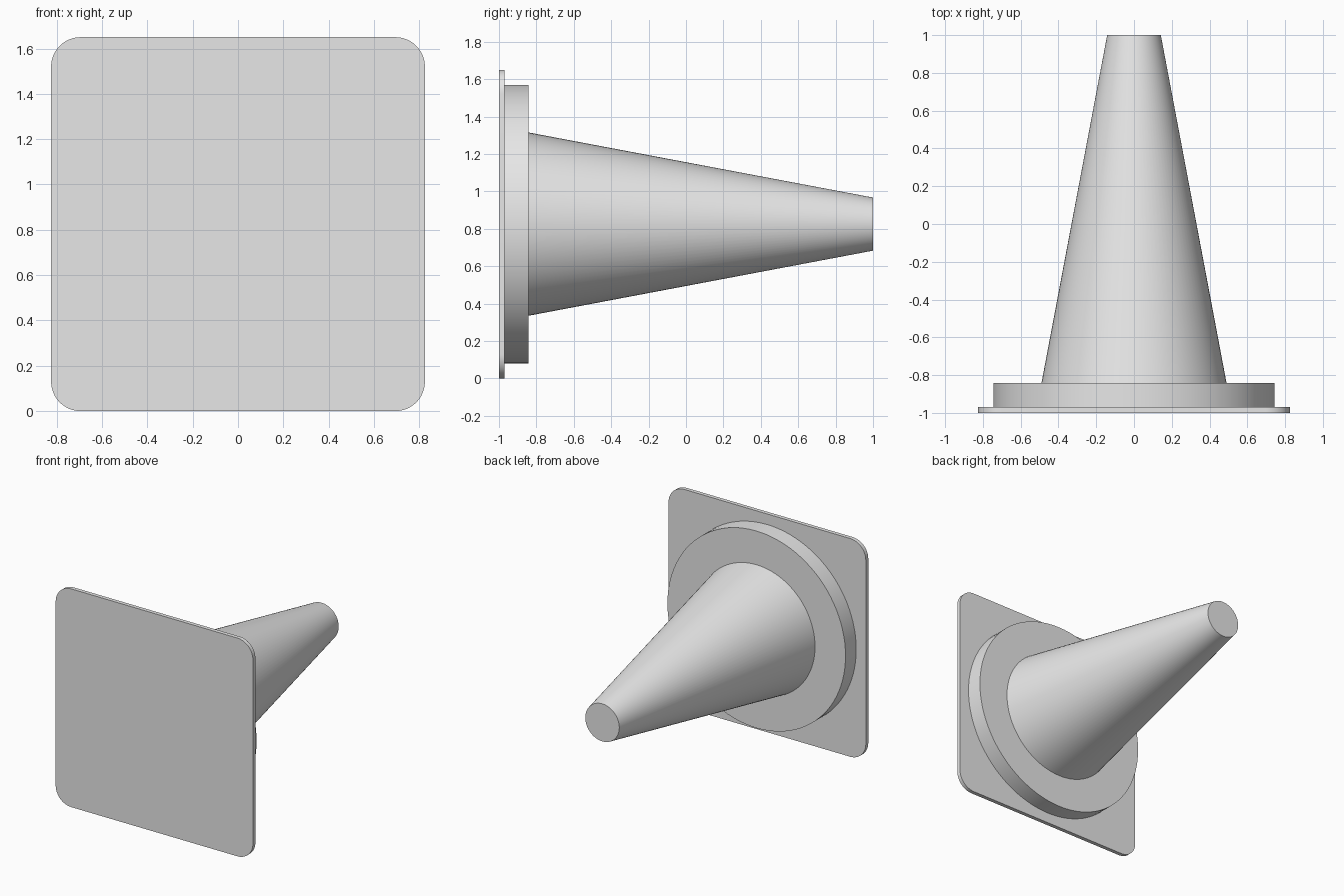
import bpy
import math
from mathutils import Matrix

cube = bpy.data.objects.get("Cube")
if cube:
    bpy.data.objects.remove(cube, do_unlink=True)

CENTRE_Z = 0.825
HALF = 0.825
SEGMENTS = 96

grey = bpy.data.materials.new("plain_grey")
grey.use_nodes = True
grey.diffuse_color = (0.8, 0.8, 0.8, 1)
grey.node_tree.nodes["Principled BSDF"].inputs["Base Color"].default_value = (0.8, 0.8, 0.8, 1)


def finish(obj, name):
    obj.name = name
    obj.data.name = name
    obj.data.materials.append(grey)
    bpy.ops.object.shade_smooth_by_angle(angle=math.radians(30))


def round_part(name, y0, y1, r0, r1):
    """Tapered round solid lying along y, from y0 to y1."""
    bpy.ops.mesh.primitive_cone_add(vertices=SEGMENTS, radius1=r0, radius2=r1, depth=y1 - y0)
    obj = bpy.context.object
    # Turn the axis towards the back and move into place
    obj.data.transform(Matrix.Translation((0, (y0 + y1) / 2, CENTRE_Z))
                       @ Matrix.Rotation(math.radians(-90), 4, "X"))
    finish(obj, name)


# Square base plate with rounded corners
bpy.ops.mesh.primitive_cube_add(size=1)
plate = bpy.context.object
plate.data.transform(Matrix.Translation((0, -0.985, CENTRE_Z))
                     @ Matrix.Diagonal((2 * HALF, 0.03, 2 * HALF, 1)))
weights = plate.data.attributes.new("bevel_weight_edge", "FLOAT", "EDGE")
for edge in plate.data.edges:
    a, b = (plate.data.vertices[i].co for i in edge.vertices)
    weights.data[edge.index].value = 1.0 if abs(a.y - b.y) > 0.01 else 0.0
bevel = plate.modifiers.new("rounded_corners", "BEVEL")
bevel.limit_method = "WEIGHT"
bevel.width = 0.13
bevel.segments = 12
bpy.ops.object.modifier_apply(modifier=bevel.name)
finish(plate, "base_plate")

# Round collar and long tapered cone
round_part("collar_disc", -0.97, -0.842, 0.745, 0.745)
round_part("tapered_cone", -0.842, 1.0, 0.49, 0.142)
